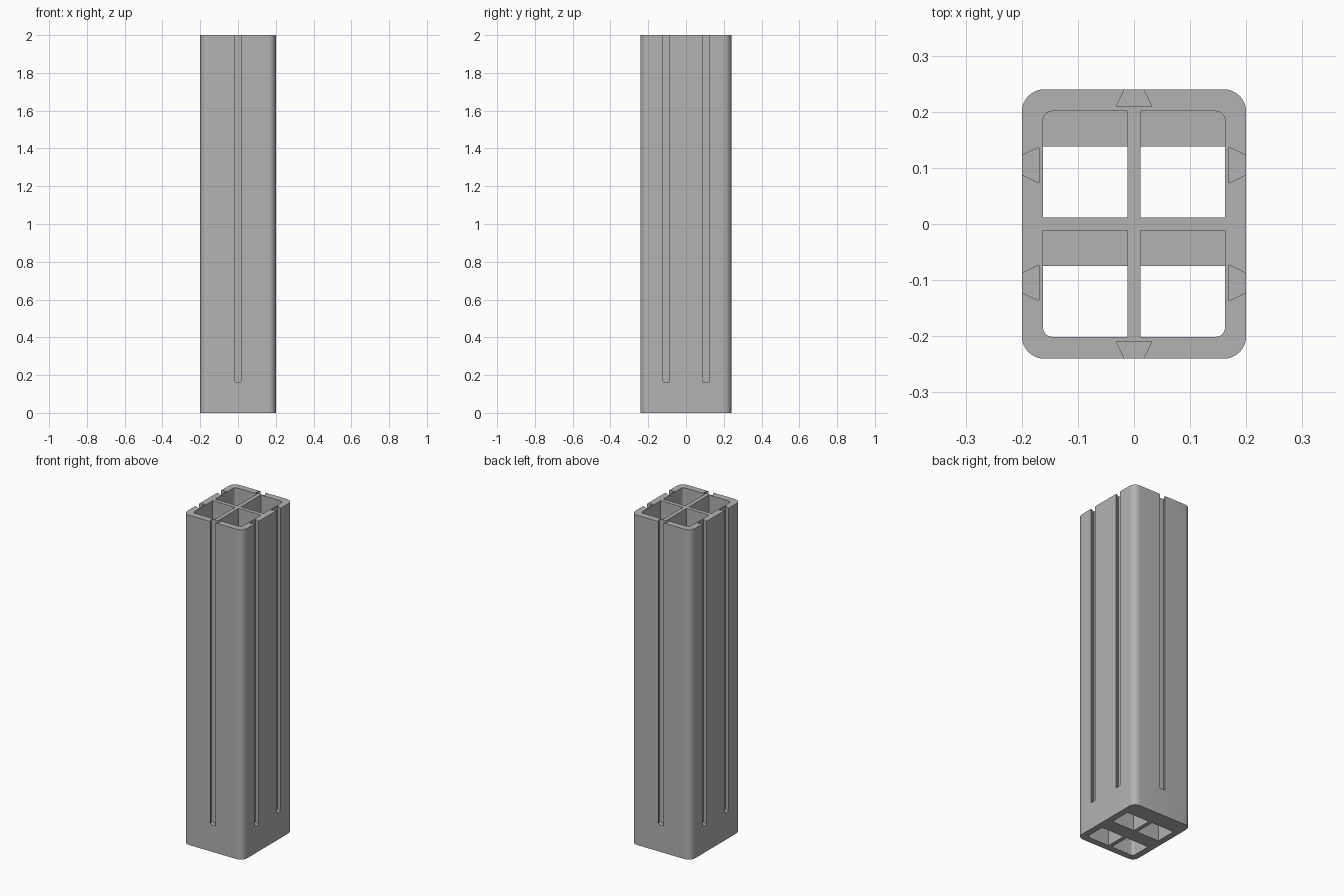
import bpy, bmesh, math
from mathutils import Vector

old = bpy.data.objects.get("Cube")
if old:
    bpy.data.objects.remove(old, do_unlink=True)

HEIGHT, HX, HY = 2.0, 0.2, 0.24      # overall size (half widths)
WALL, WEB = 0.038, 0.012             # outer wall, half thickness of cross webs
FLOOR, LEDGE = 0.04, 0.063           # cell floor height and ledge depth
GROOVE_Z = 0.163                     # where the grooves stop

grey = bpy.data.materials.new("plain grey")
grey.use_nodes = True
GREY = (0.45, 0.45, 0.45, 1)
grey.diffuse_color = GREY
grey.node_tree.nodes["Principled BSDF"].inputs["Base Color"].default_value = GREY


def rounded_rect(x0, x1, y0, y1, radii, steps=8):
    """Outline of a rectangle; radii run counter-clockwise from (x1, y1)."""
    corners = [(x1, y1, -1, -1), (x0, y1, 1, -1), (x0, y0, 1, 1), (x1, y0, -1, 1)]
    points = []
    for i, ((x, y, sx, sy), r) in enumerate(zip(corners, radii)):
        if r == 0:
            points.append((x, y))
            continue
        for k in range(steps + 1):
            a = math.pi / 2 * (i + k / steps)
            points.append((x + sx * r + r * math.cos(a), y + sy * r + r * math.sin(a)))
    return points


def prism(name, outline, z0, z1):
    bm = bmesh.new()
    face = bm.faces.new([bm.verts.new((x, y, z0)) for x, y in outline])
    top = bmesh.ops.extrude_face_region(bm, geom=[face])["geom"]
    verts = [v for v in top if isinstance(v, bmesh.types.BMVert)]
    bmesh.ops.translate(bm, verts=verts, vec=Vector((0, 0, z1 - z0)))
    bmesh.ops.recalc_face_normals(bm, faces=bm.faces)
    mesh = bpy.data.meshes.new(name)
    bm.to_mesh(mesh)
    bm.free()
    mesh.materials.append(grey)
    obj = bpy.data.objects.new(name, mesh)
    bpy.context.collection.objects.link(obj)
    return obj


def cut(body, cutter):
    cutter.hide_render = True
    mod = body.modifiers.new("cut", "BOOLEAN")
    mod.operation, mod.solver, mod.object = "DIFFERENCE", "EXACT", cutter
    bpy.context.view_layer.objects.active = body
    bpy.ops.object.modifier_apply(modifier=mod.name)
    bpy.data.objects.remove(cutter, do_unlink=True)


# Outer block with rounded upright edges
post = prism("grooved_post", rounded_rect(-HX, HX, -HY, HY, [0.04] * 4), 0, HEIGHT)

# Four cells, each with a smaller opening through the floor
IX, IY, R = HX - WALL, HY - WALL - 0.001, 0.016
for sx in (-1, 1):
    x0, x1 = (WEB, IX) if sx > 0 else (-IX, -WEB)
    for sy in (-1, 1):
        y0, y1 = (WEB, IY) if sy > 0 else (-IY, -WEB)
        radii = [R if (sx, sy) == c else 0 for c in ((1, 1), (-1, 1), (-1, -1), (1, -1))]
        cut(post, prism("cell_cutter", rounded_rect(x0, x1, y0, y1, radii), FLOOR, HEIGHT + 0.1))
        if sy > 0:
            radii = [0] * 4
        opening = rounded_rect(x0, x1, y0, y1 - LEDGE, radii)
        cut(post, prism("opening_cutter", opening, -0.1, FLOOR + 0.05))

# Dovetail grooves: one on front and back, two on each side
DEPTH, NARROW, WIDE = 0.031, 0.017, 0.032
flare = (WIDE - NARROW) / DEPTH
mouth = NARROW - flare * 0.01        # cutter reaches slightly outside the wall
for side in (-1, 1):
    for along_x, centre, half in ((True, 0, HY), (False, -0.105, HX), (False, 0.105, HX)):
        shape = [(-mouth, half + 0.01), (mouth, half + 0.01),
                 (WIDE, half - DEPTH), (-WIDE, half - DEPTH)]
        if along_x:
            outline = [(centre + t, side * d) for t, d in shape]
        else:
            outline = [(side * d, centre + t) for t, d in shape]
        cut(post, prism("groove_cutter", outline, GROOVE_Z, HEIGHT + 0.1))

# Smooth the rounded edges, keep the rest crisp
bpy.ops.object.select_all(action="DESELECT")
post.select_set(True)
bpy.context.view_layer.objects.active = post
bpy.ops.object.shade_smooth_by_angle(angle=math.radians(25))
